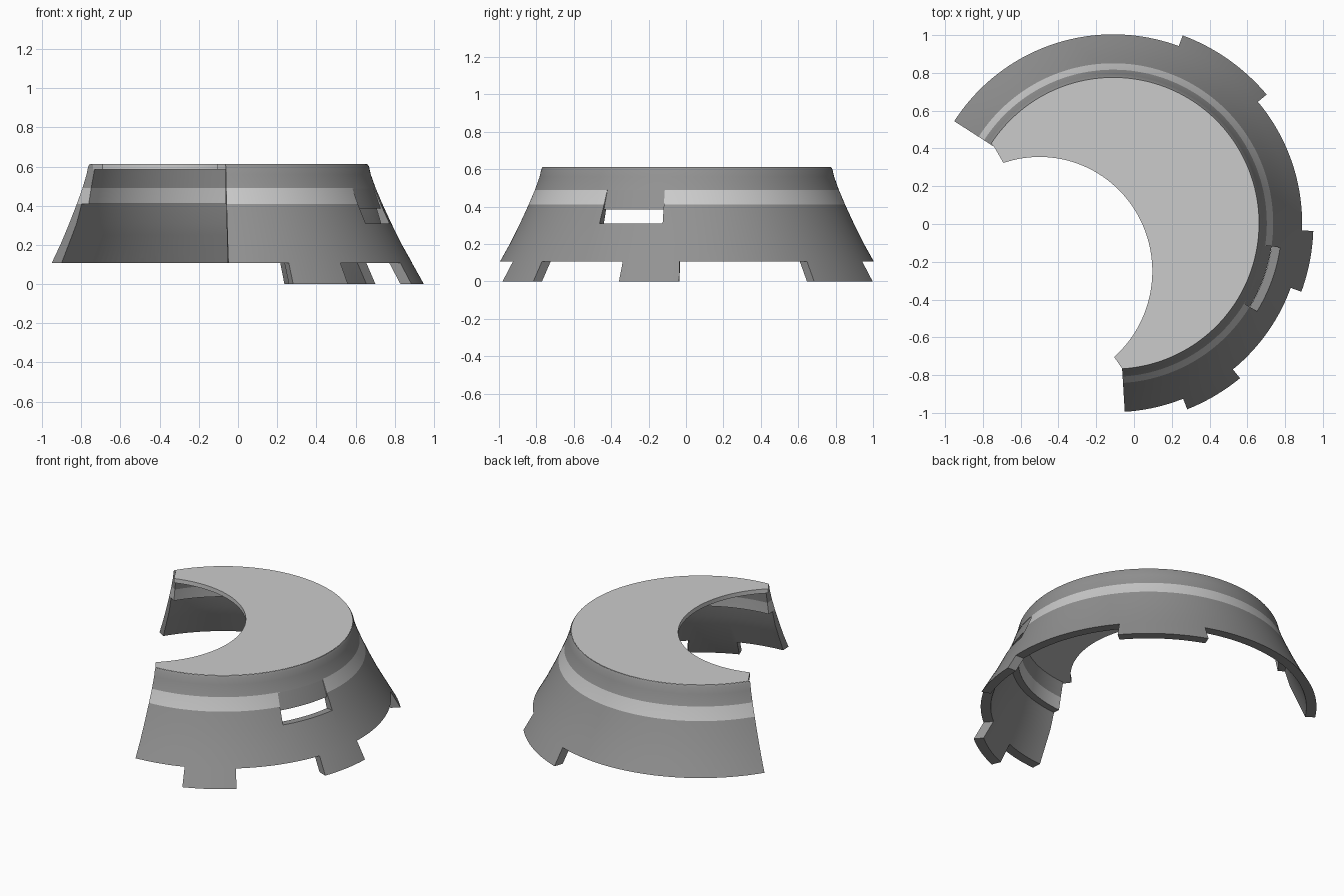
import bpy, bmesh
from math import cos, sin, radians, ceil

if "Cube" in bpy.data.objects:
    bpy.data.objects.remove(bpy.data.objects["Cube"])

CX, CY = -0.11, 0.004           # axis of the revolved shell
START, END = -86.5, 147.3       # open arc of the shell, degrees


def grey(name, v):
    mat = bpy.data.materials.new(name)
    mat.diffuse_color = (v, v, v, 1)
    mat.use_nodes = True
    mat.node_tree.nodes["Principled BSDF"].inputs["Base Color"].default_value = mat.diffuse_color
    return mat


DARK, LIGHT = grey("dark_grey", .29), grey("light_grey", .66)


def finish(name, bm, *mats):
    bmesh.ops.recalc_face_normals(bm, faces=bm.faces)
    me = bpy.data.meshes.new(name)
    bm.to_mesh(me)
    bm.free()
    for m in mats:
        me.materials.append(m)
    ob = bpy.data.objects.new(name, me)
    bpy.context.collection.objects.link(ob)
    return ob


def sweep(name, section, a0, a1, step=2.0):
    """Revolve a closed (radius, z) section from a0 to a1 and cap both ends."""
    bm = bmesh.new()
    n = max(1, ceil((a1 - a0) / step))
    rings = []
    for i in range(n + 1):
        a = radians(a0 + (a1 - a0) * i / n)
        rings.append([bm.verts.new((CX + r * cos(a), CY + r * sin(a), z)) for r, z in section])
    k = len(section)
    for p, q in zip(rings, rings[1:]):
        for j in range(k):
            bm.faces.new((p[j], p[(j + 1) % k], q[(j + 1) % k], q[j]))
    bm.faces.new(rings[0])
    bm.faces.new(rings[-1])
    return finish(name, bm, DARK)


def activate(ob):
    bpy.ops.object.select_all(action='DESELECT')
    ob.select_set(True)
    bpy.context.view_layer.objects.active = ob


def cut(ob, cutter):
    cutter.hide_render = True
    mod = ob.modifiers.new("cut", 'BOOLEAN')
    mod.operation = 'DIFFERENCE'
    mod.solver = 'EXACT'
    mod.object = cutter
    activate(ob)
    bpy.ops.object.modifier_apply(modifier=mod.name)
    bpy.data.objects.remove(cutter)


# Flared wall with a sloped band and an inner ledge
outer = [(1.06, 0), (1.0, .107), (.945, .205), (.893, .31), (.847, .41),
         (.813, .49), (.788, .56), (.779, .6), (.772, .611)]
inner = [(.735, .611), (.74, .585), (.76, .49), (.775, .41), (.818, .41),
         (.848, .31), (.875, .25), (.94, .107), (1.0, 0)]
wall = sweep("flared_wall", outer + inner, START, END)

# Remove the bottom rim between the three tabs
gap = [(.8, -.1), (1.2, -.1), (1.2, .107), (.8, .107)]
for a0, a1 in ((-95, -68.3), (-50.7, -20), (-2.2, 40), (69.7, 155)):
    cut(wall, sweep("gap_cutter", gap, a0, a1))

# Side slot with a recessed dark panel above it
slot = [(.7, .31), (1.0, .31), (1.0, .488), (.7, .488)]
cut(wall, sweep("slot_cutter", slot, -31.5, -8.3))
panel = sweep("slot_panel", [(.76, .488), (.812, .488), (.847, .385), (.785, .385)],
              -31.5, -8.3)

# Lighter band around the wall
bm = bmesh.new()
bm.from_mesh(wall.data)
for z in (.41, .49):
    bmesh.ops.bisect_plane(bm, geom=bm.verts[:] + bm.edges[:] + bm.faces[:],
                           plane_co=(0, 0, z), plane_no=(0, 0, 1), dist=1e-4)
wall.data.materials.clear()
wall.data.materials.append(DARK)
wall.data.materials.append(LIGHT)
for f in bm.faces:
    f.material_index = int(.412 < f.calc_center_median().z < .4875)
bm.to_mesh(wall.data)
bm.free()

# Flat lid with a large circular bite
bm = bmesh.new()
pts = []
for i in range(121):
    a = radians(START + (146.5 - START) * i / 120)
    pts.append((CX + .77 * cos(a), CY + .77 * sin(a)))
for i in range(61):
    a = radians(108.7 + (-48.6 - 108.7) * i / 60)
    pts.append((-.5 + .597 * cos(a), -.25 + .605 * sin(a)))
face = bm.faces.new([bm.verts.new((x, y, .585)) for x, y in pts])
ext = bmesh.ops.extrude_face_region(bm, geom=[face])
top = [v for v in ext["geom"] if isinstance(v, bmesh.types.BMVert)]
bmesh.ops.translate(bm, verts=top, vec=(0, 0, .028))
lid = finish("lid", bm, LIGHT)

for ob in (wall, panel, lid):
    activate(ob)
    bpy.ops.object.shade_smooth_by_angle(angle=radians(30))
